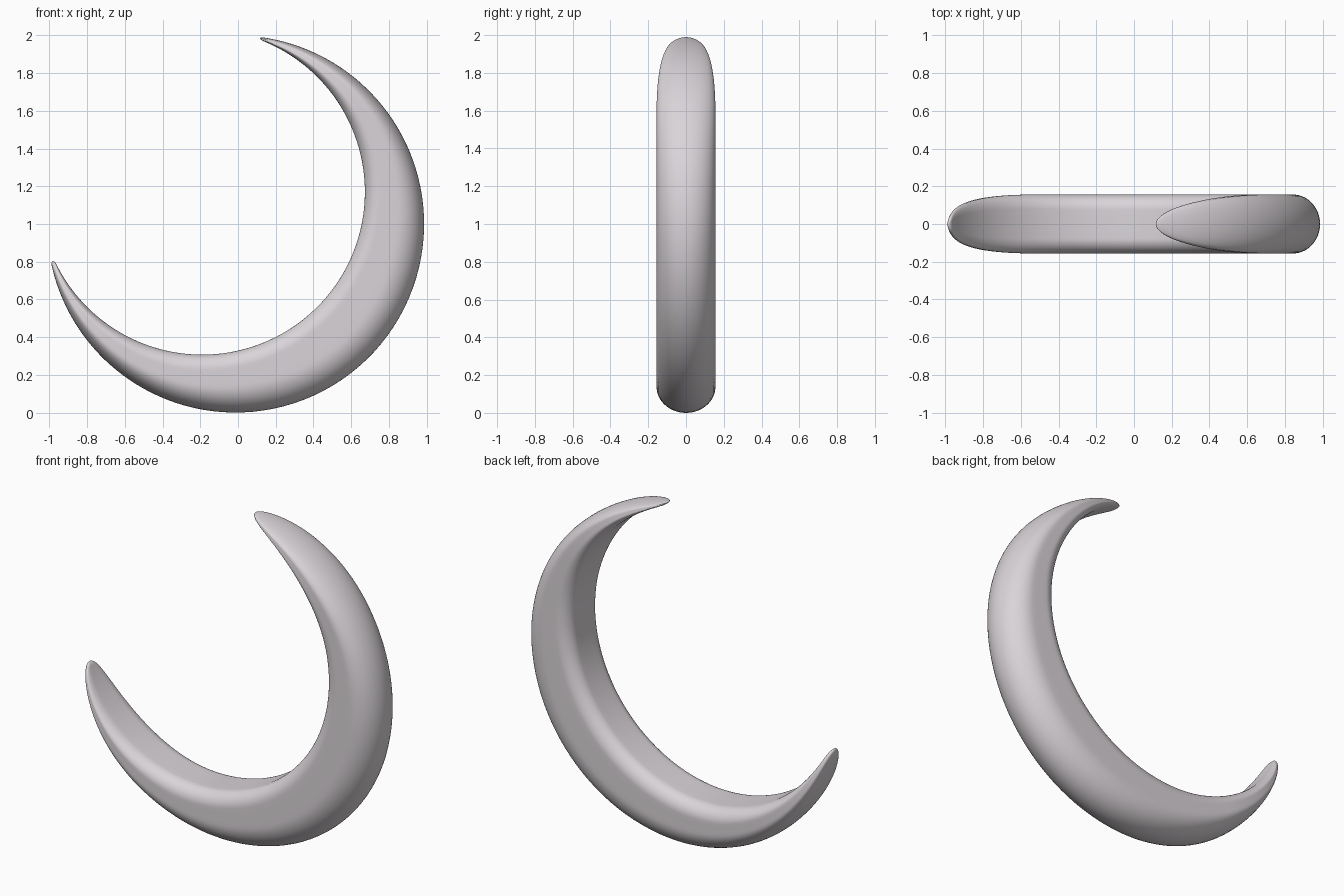
import bpy, bmesh
from math import sin, cos, pi, radians, sqrt
from mathutils import Vector

if "Cube" in bpy.data.objects:
    bpy.data.objects.remove(bpy.data.objects["Cube"])

N, K = 120, 14            # rings along the crescent, points per fillet
HALF = 0.156              # half thickness in y


def arc(cx, cz, r, a0, a1, t):
    a = radians(a0 + (a1 - a0) * t)
    return Vector((cx + r * cos(a), 0, cz + r * sin(a)))


def section(w, h):
    """Closed profile (radial, y): full round outside, small fillet inside."""
    ro, ri, hi = min(0.16, 0.45 * w), min(0.085, 0.3 * w), 0.5 * h
    half = []
    for i in range(K + 1):                      # outer round
        a = pi / 2 * i / K
        half.append((w - ro + ro * cos(a), h * sin(a)))
    for i in range(1, 4):                       # flat side
        half.append((w - ro + (ri - w + ro) * i / 4, h))
    for i in range(K + 1):                      # inner fillet
        a = pi / 2 * i / K
        half.append((ri - ri * sin(a), h - hi + hi * cos(a)))
    half.append((0, h * 0.25))
    half.append((0, 0))
    return half + [(u, -v) for u, v in half[-2:0:-1]]


bm = bmesh.new()
rings, tips = [], []
for j in range(N + 1):
    t = (1 - cos(pi * j / N)) / 2
    outer = arc(-0.013, 1.0, 1.0, 82.8, -168.5, t)
    inner = arc(-0.19, 1.17, 0.863, 69.0, -155.0, t)
    if j in (0, N):                             # pointed ends
        tips.append(bm.verts.new((outer + inner) / 2))
        continue
    e = min(t, 1 - t)
    s = min(1, e / 0.185)
    h = HALF * sqrt(1 - (1 - s) ** 2)
    q = min(1, e / 0.006)
    d = outer - inner
    mid, w = (outer + inner) / 2, d.length * sqrt(1 - (1 - q) ** 2)
    d.normalize()
    rings.append([bm.verts.new(mid + d * (u - w / 2) + Vector((0, v, 0)))
                  for u, v in section(w, h)])

for a, b in zip(rings, rings[1:]):
    for i in range(len(a)):
        k = (i + 1) % len(a)
        bm.faces.new((a[i], a[k], b[k], b[i]))
for tip, ring in zip(tips, (rings[0], rings[-1])):
    for i in range(len(ring)):
        bm.faces.new((tip, ring[i], ring[(i + 1) % len(ring)]))
bmesh.ops.recalc_face_normals(bm, faces=bm.faces)
for f in bm.faces:
    f.smooth = True

# Crescent body
mesh = bpy.data.meshes.new("crescent")
bm.to_mesh(mesh)
bm.free()
mat = bpy.data.materials.new("pale grey")
mat.diffuse_color = (0.70, 0.66, 0.69, 1)
mat.use_nodes = True
mat.node_tree.nodes["Principled BSDF"].inputs["Base Color"].default_value = mat.diffuse_color
mesh.materials.append(mat)
obj = bpy.data.objects.new("crescent", mesh)
bpy.context.collection.objects.link(obj)
